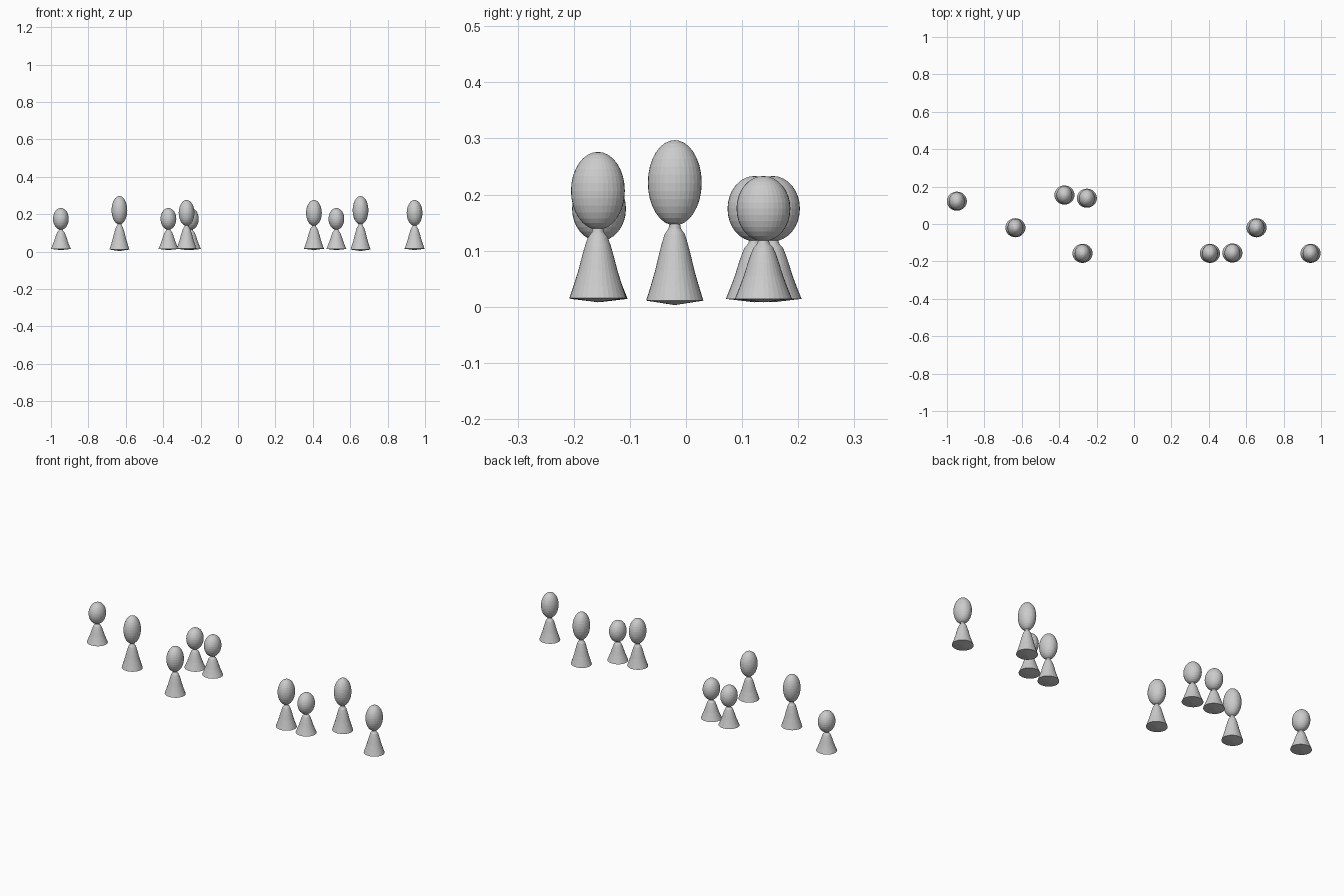
import bpy
import bmesh
from math import cos, sin, tau

cube = bpy.data.objects.get("Cube")
if cube:
    bpy.data.objects.remove(cube, do_unlink=True)

SIDES = 32
# Body outline: radius, and height as a share of the whole pawn
BODY = [(0.051, 0.027), (0.043, 0.115), (0.035, 0.21), (0.028, 0.31),
        (0.023, 0.375), (0.018, 0.43), (0.011, 0.465), (0.009, 0.5)]
# Height and ground clearance of each pawn size
SIZES = {"small": (0.225, 0.008), "medium": (0.268, 0.008), "tall": (0.294, 0.003)}
PLACES = [
    ("small", -0.947, 0.122), ("small", -0.372, 0.155),
    ("small", -0.252, 0.138), ("small", 0.526, -0.155),
    ("medium", -0.275, -0.157), ("medium", 0.406, -0.157),
    ("medium", 0.944, -0.157),
    ("tall", -0.634, -0.02), ("tall", 0.655, -0.02),
]


def finish(bm, name):
    bmesh.ops.recalc_face_normals(bm, faces=bm.faces)
    mesh = bpy.data.meshes.new(name)
    bm.to_mesh(mesh)
    bm.free()
    return mesh


def body_mesh(name, height):
    bm = bmesh.new()
    rings = []
    for r, z in BODY:
        rings.append([bm.verts.new((1.05 * r * cos(tau * i / SIDES),
                                    r * sin(tau * i / SIDES), z * height))
                      for i in range(SIDES)])
    for low, high in zip(rings, rings[1:]):
        for i in range(SIDES):
            j = (i + 1) % SIDES
            bm.faces.new((low[i], low[j], high[j], high[i]))
    # Shallow pointed underside and flat top
    tip = bm.verts.new((0, 0, 0))
    for i in range(SIDES):
        bm.faces.new((tip, rings[0][(i + 1) % SIDES], rings[0][i]))
    bm.faces.new(rings[-1])
    return finish(bm, name)


def head_mesh(name, height):
    bm = bmesh.new()
    bmesh.ops.create_uvsphere(bm, u_segments=SIDES, v_segments=SIDES // 2, radius=1)
    bmesh.ops.scale(bm, vec=(0.042, 0.048, 0.2585 * height), verts=bm.verts)
    bmesh.ops.translate(bm, vec=(0, 0, 0.7415 * height), verts=bm.verts)
    return finish(bm, name)


# One shared body and head mesh per size
parts = {size: {"body": body_mesh(size + "_body", h), "head": head_mesh(size + "_head", h)}
         for size, (h, _) in SIZES.items()}

# Scattered pawns
for n, (size, x, y) in enumerate(PLACES, 1):
    for part, mesh in parts[size].items():
        ob = bpy.data.objects.new(f"{size}_pawn_{n}_{part}", mesh)
        ob.location = (x, y, SIZES[size][1])
        bpy.context.collection.objects.link(ob)
